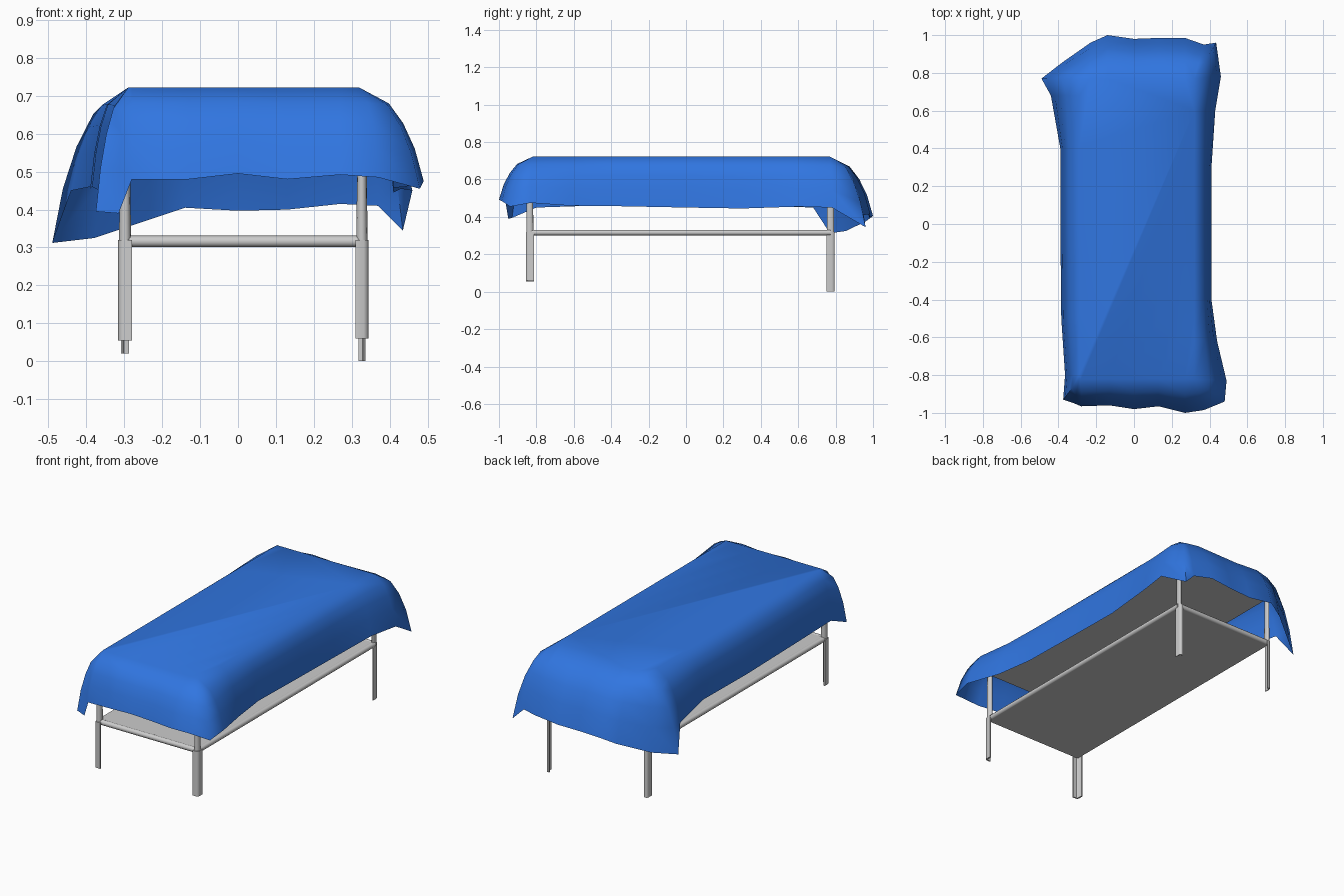
import bpy, bmesh
from math import cos, sin, tau
from mathutils import Vector

if "Cube" in bpy.data.objects:
    bpy.data.objects.remove(bpy.data.objects["Cube"])

# Hem of the draped sheet: (x, y, z) all the way round
HEM = [
    (-.13, -.96, .48), (0, -.98, .495), (.13, -.965, .48), (.27, -1, .492), (.37, -.985, .485),
    (.48, -.94, .455), (.49, -.83, .475), (.44, -.62, .46), (.41, -.4, .458), (.41, 0, .45),
    (.41, .3, .445), (.43, .6, .455), (.46, .78, .45), (.435, .96, .345), (.37, .95, .41),
    (.27, .985, .415), (.13, .985, .4), (0, .98, .397), (-.14, 1, .405), (-.23, .96, .375),
    (-.38, .855, .325), (-.49, .77, .312), (-.44, .68, .45), (-.39, .4, .46), (-.39, 0, .455),
    (-.385, -.5, .46), (-.365, -.8, .45), (-.375, -.93, .395), (-.315, -.95, .39), (-.28, -.965, .48),
]
# Drape profile: outward fraction, downward fraction
PROFILE = [(0, 0), (.46, .17), (.68, .38), (.86, .65), (1, 1)]
TOP_Z = .722


def link(name, bm, angle=None):
    mesh = bpy.data.meshes.new(name)
    bmesh.ops.recalc_face_normals(bm, faces=bm.faces)
    bm.to_mesh(mesh)
    bm.free()
    ob = bpy.data.objects.new(name, mesh)
    bpy.context.collection.objects.link(ob)
    if angle:
        bpy.ops.object.select_all(action='DESELECT')
        ob.select_set(True)
        bpy.context.view_layer.objects.active = ob
        bpy.ops.object.shade_smooth_by_angle(angle=angle)
    return ob


def clamp(v, lo, hi):
    return max(lo, min(hi, v))


def loft(bm, rings, caps=True):
    for a, b in zip(rings, rings[1:]):
        for i in range(len(a)):
            j = (i + 1) % len(a)
            bm.faces.new((a[i], a[j], b[j], b[i]))
    if caps:
        bm.faces.new(rings[0])
        bm.faces.new(rings[-1])


def tube(name, stations, sides=12):
    """Elliptical tube through stations (centre, half-width vector, half-depth vector)."""
    bm = bmesh.new()
    loft(bm, [[bm.verts.new(Vector(c) + Vector(u) * cos(tau * k / sides) + Vector(v) * sin(tau * k / sides))
               for k in range(sides)] for c, u, v in stations])
    return link(name, bm, .9)


def angle_post(name, x, y, w, d, z0, z1):
    """Curved corner post, convex towards the outside of the frame."""
    sx, sy = (1 if x > 0 else -1), (1 if y > 0 else -1)
    outer = [(-1, 1), (.3, 1), (.8, .8), (1, .3), (1, -1)]
    inner = [(.55, -1), (.5, .2), (.2, .6), (-1, .65)]
    bm = bmesh.new()
    loft(bm, [[bm.verts.new((x + sx * w * p, y + sy * d * q, z)) for p, q in outer + inner]
              for z in (z0, z1)])
    return link(name, bm, .9)


def slab(name, x0, x1, y0, y1, z0, z1):
    bm = bmesh.new()
    bmesh.ops.create_cube(bm, size=1)
    for v in bm.verts:
        v.co = ((x0, x1)[v.co.x > 0], (y0, y1)[v.co.y > 0], (z0, z1)[v.co.z > 0])
    return link(name, bm)


# Draped sheet: long sides hang fuller than the corners and ends
bm = bmesh.new()
rings = []
for f, g in PROFILE:
    ring = []
    for x, y, z in HEM:
        cx, cy = clamp(x, -.29, .32), clamp(y, -.82, .77)
        h = f ** .75 if abs(y) < .6 else f
        ring.append(bm.verts.new((cx + (x - cx) * h, cy + (y - cy) * h, TOP_Z + (z - TOP_Z) * g)))
    rings.append(ring)
loft(bm, rings, caps=False)
bm.faces.new(rings[0])
bmesh.ops.remove_doubles(bm, verts=bm.verts, dist=1e-4)
bmesh.ops.dissolve_degenerate(bm, edges=bm.edges, dist=1e-5)
sheet = link("sheet", bm, 1.2)
if max(sheet.data.polygons, key=lambda p: p.area).normal.z < 0:
    sheet.data.flip_normals()
blue = bpy.data.materials.new("blue_cloth")
blue.diffuse_color = (.03, .18, .75, 1)
blue.use_nodes = True
blue.node_tree.nodes["Principled BSDF"].inputs["Base Color"].default_value = blue.diffuse_color
sheet.data.materials.append(blue)

# Legs: name, x, y, foot height, half-width in x
FRONT_Y, BACK_Y, LEFT_X, RIGHT_X = -.835, .772, -.298, .327
for name, x, y, foot, w in [("front_left", LEFT_X, FRONT_Y, .055, .018),
                            ("front_right", RIGHT_X, FRONT_Y, .06, .017),
                            ("back_left", LEFT_X, BACK_Y, .02, .011),
                            ("back_right", RIGHT_X, BACK_Y, 0, .009)]:
    angle_post(name + "_leg", x, y, w, .021, foot, .32)
    tube(name + "_upright", [((x, y, .31), (w * .9, 0, 0), (0, .019, 0)),
                             ((x, y, .60), (w * .65, 0, 0), (0, .017, 0))])

# Lower rails
R, Z = .015, .316
for name, y in (("front_rail", FRONT_Y), ("back_rail", BACK_Y)):
    tube(name, [((x, y, Z), (0, R, 0), (0, 0, R)) for x in (LEFT_X, RIGHT_X)])
for name, x in (("left_rail", LEFT_X), ("right_rail", RIGHT_X)):
    tube(name, [((x, y, Z), (R, 0, 0), (0, 0, R)) for y in (FRONT_Y, BACK_Y)])

# Lower shelf and the bed board under the sheet
slab("shelf", LEFT_X, RIGHT_X, FRONT_Y, BACK_Y, .302, .328)
slab("bed_board", LEFT_X, RIGHT_X, FRONT_Y, BACK_Y, .59, .60)
